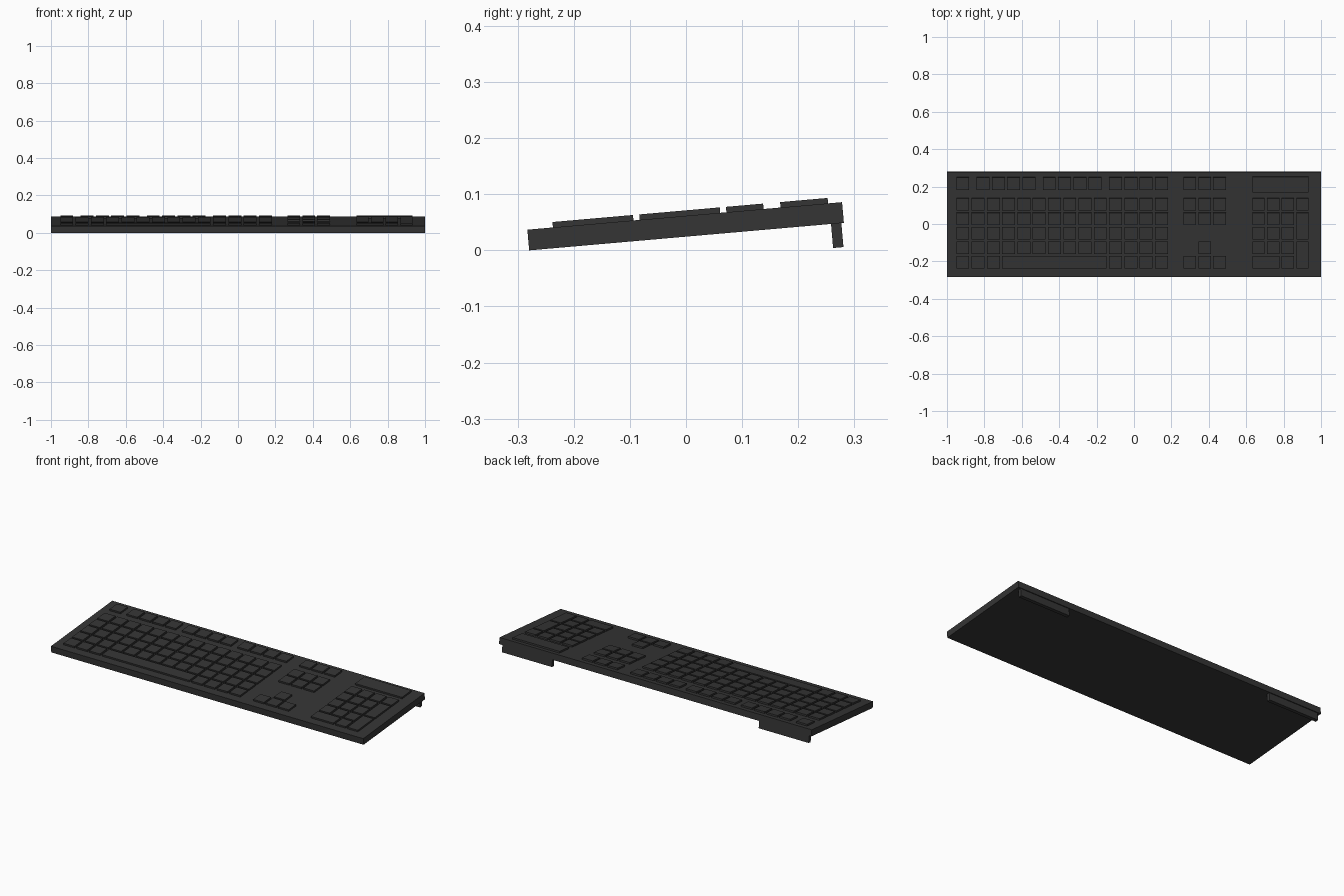
import bpy, bmesh, math
from mathutils import Matrix

if "Cube" in bpy.data.objects:
    bpy.data.objects.remove(bpy.data.objects["Cube"])

# Everything is laid out flat (x across, u = depth from front edge, v = height)
# and then tilted about the bottom front edge.
TILT = Matrix.Translation((0, -0.2795, 0)) @ Matrix.Rotation(math.radians(5), 4, 'X')

mat = bpy.data.materials.new("dark_plastic")
mat.diffuse_color = (0.035, 0.035, 0.035, 1)
mat.use_nodes = True
mat.node_tree.nodes["Principled BSDF"].inputs["Base Color"].default_value = mat.diffuse_color


def boxes(name, items):
    """One object made of boxes, each (x0, x1, u0, u1, v0, v1)."""
    bm = bmesh.new()
    for x0, x1, u0, u1, v0, v1 in items:
        m = Matrix.Translation(((x0 + x1) / 2, (u0 + u1) / 2, (v0 + v1) / 2)) \
            @ Matrix.Diagonal((x1 - x0, u1 - u0, v1 - v0, 1))
        bmesh.ops.create_cube(bm, size=1, matrix=m)
    me = bpy.data.meshes.new(name)
    bm.to_mesh(me)
    bm.free()
    me.materials.append(mat)
    ob = bpy.data.objects.new(name, me)
    ob.matrix_world = TILT
    bpy.context.collection.objects.link(ob)
    return ob


BODY_T = 0.037
KEY_V = (BODY_T - 0.003, BODY_T + 0.0097)
KEY_D, ROW_P, ROW_0 = 0.0665, 0.0776, 0.0457
F_ROW = 5.445  # function row sits further back


def key(x_start, pitch, width, col, row, cols=1, rows=1):
    x = x_start + col * pitch
    u = ROW_0 + row * ROW_P
    return (x, x + width + (cols - 1) * pitch,
            u, u + KEY_D + (rows - 1) * ROW_P, *KEY_V)


# Case
boxes("case", [(-1, 1, 0, 0.563, 0, BODY_T)])

# Rear feet
for side, s in (("left", -1), ("right", 1)):
    a, b = sorted((s * 0.662, s * 0.982))
    boxes(side + "_foot", [(a, b, 0.540, 0.5585, -0.043, 0.002)])

# Main key block: four full rows, then the space bar row
main = (-0.95, 0.0817, 0.069)
boxes("main_keys", [key(*main, c, r) for r in range(1, 5) for c in range(14)]
      + [key(*main, c, 0) for c in (0, 1, 2, 10, 11, 12, 13)])
boxes("space_bar", [key(*main, 3, 0, cols=7)])

# Function row: escape and three groups of four
boxes("function_keys", [key(*main, 0, F_ROW)]
      + [key(*main, g + i, F_ROW) for g in (1.33, 5.66, 10) for i in range(4)])

# Navigation and arrow keys
nav = (0.264, 0.0797, 0.068)
boxes("navigation_keys", [key(*nav, c, r) for r in (F_ROW, 4, 3) for c in range(3)])
boxes("arrow_keys", [key(*nav, c, 0) for c in range(3)] + [key(*nav, 1, 1)])

# Number pad with wide zero and two tall keys
pad = (0.633, 0.0783, 0.066)
boxes("number_pad_keys", [key(*pad, c, r) for r in (1, 2, 3, 4) for c in range(3)]
      + [key(*pad, 3, 4), key(*pad, 0, 0, cols=2), key(*pad, 2, 0),
         key(*pad, 3, 2, rows=2), key(*pad, 3, 0, rows=2)])

# Raised indicator panel above the number pad
boxes("indicator_panel", [(0.633, 0.933, 0.453, 0.538, *KEY_V)])
